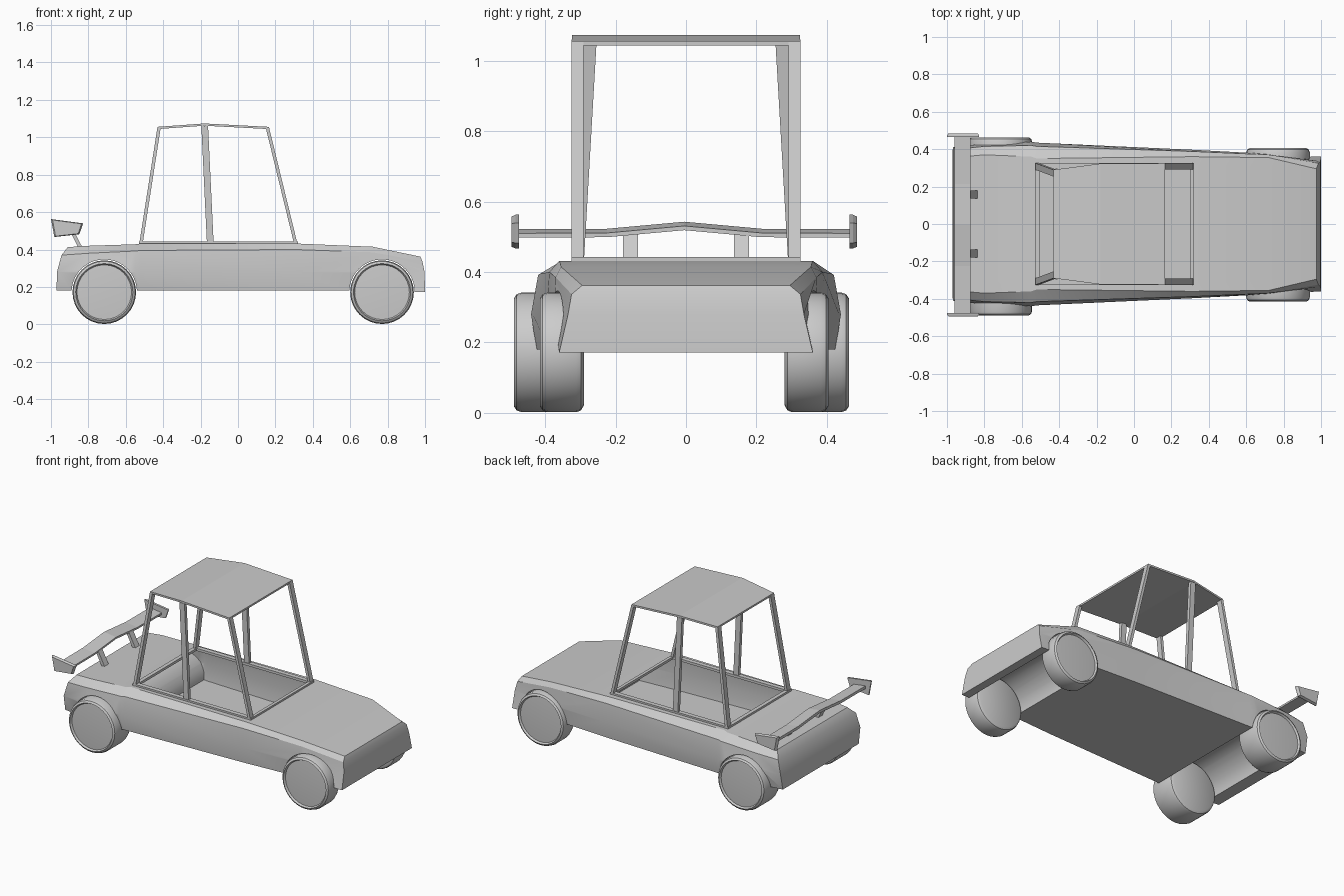
import bpy, bmesh, math
from mathutils import Vector

if "Cube" in bpy.data.objects:
    bpy.data.objects.remove(bpy.data.objects["Cube"])


def make(name, verts, faces, smooth=None):
    me = bpy.data.meshes.new(name)
    me.from_pydata([tuple(v) for v in verts], [], faces)
    bm = bmesh.new()
    bm.from_mesh(me)
    bmesh.ops.remove_doubles(bm, verts=bm.verts, dist=1e-5)
    bmesh.ops.recalc_face_normals(bm, faces=bm.faces)
    bm.to_mesh(me)
    bm.free()
    ob = bpy.data.objects.new(name, me)
    bpy.context.collection.objects.link(ob)
    if smooth:
        shade(ob, smooth)
    return ob


def shade(ob, angle):
    bpy.ops.object.select_all(action='DESELECT')
    bpy.context.view_layer.objects.active = ob
    ob.select_set(True)
    bpy.ops.object.shade_smooth_by_angle(angle=math.radians(angle))


def loft(name, rings, caps=True, smooth=None):
    n = len(rings[0])
    verts = [p for r in rings for p in r]
    faces = [(a * n + i, a * n + (i + 1) % n, (a + 1) * n + (i + 1) % n, (a + 1) * n + i)
             for a in range(len(rings) - 1) for i in range(n)]
    if caps:
        # end caps as strips joining mirrored ring points
        for base in (0, (len(rings) - 1) * n):
            faces += [(base + i, base + i + 1, base + n - 2 - i, base + n - 1 - i)
                      for i in range(n // 2 - 1)]
    return make(name, verts, faces, smooth)


def bar(name, p0, p1, dx, dy):
    # slanted bar with level ends
    def end(p):
        return [Vector(p) + Vector((a * dx / 2, b * dy / 2, 0))
                for a, b in ((-1, -1), (1, -1), (1, 1), (-1, 1))]
    return loft(name, [end(p0), end(p1)])


def box(name, x0, x1, y0, y1, z0, z1):
    return bar(name, ((x0 + x1) / 2, (y0 + y1) / 2, z0),
               ((x0 + x1) / 2, (y0 + y1) / 2, z1), x1 - x0, y1 - y0)


def lathe_y(name, cx, cz, profile, n=32, smooth=None):
    rings = [[(cx + r * math.cos(2 * math.pi * i / n), y,
               cz + r * math.sin(2 * math.pi * i / n)) for i in range(n)]
             for r, y in profile]
    return loft(name, rings, False, smooth)


# Body shell: x bottom, x top, half widths low / mid / shoulder / top, z shoulder, z top
stations = [
    (-.97, -.91, .39, .41, .40, .36, .37, .413),
    (-.80, -.80, .41, .43, .415, .37, .38, .42),
    (-.55, -.55, .425, .44, .42, .36, .392, .428),
    (-.52, -.52, .42, .435, .415, .35, .395, .432),
    (.31, .31, .39, .397, .388, .36, .40, .432),
    (.72, .72, .365, .375, .37, .355, .385, .415),
    (1.0, .975, .36, .335, .325, .295, .337, .362)]
rings = []
for xb, xt, yb, ym, ys, yt, zs, zt in stations:
    zb = .18 if xb < .9 else .172
    half = []
    for y, z in ((yb, zb), (ym, .28), (ys, zs), (yt, zt), (min(.31, yt - .02), zt)):
        t = ((z - zb) / (zt - zb)) ** 4
        half.append((xb + (xt - xb) * t, y, z))
    rings.append(half + [(x, -y, z) for x, y, z in reversed(half)])
body = loft('body', rings)

# Wheel tunnels cut through the full width
REAR_X, FRONT_X, WZ = -.715, .77, .172
for cx in (REAR_X, FRONT_X):
    cutter = lathe_y('tunnel_cutter', cx, WZ,
                     [(0, -.7), (.175, -.7), (.175, .7), (0, .7)], 40)
    cutter.hide_render = True
    mod = body.modifiers.new('tunnel', 'BOOLEAN')
    mod.operation = 'DIFFERENCE'
    mod.solver = 'EXACT'
    mod.object = cutter
    bpy.context.view_layer.objects.active = body
    bpy.ops.object.modifier_apply(modifier=mod.name)
    bpy.data.objects.remove(cutter)

# Open the cabin in the deck
bm = bmesh.new()
bm.from_mesh(body.data)
hole = []
for f in bm.faces:
    c = f.calc_center_median()
    if abs(f.normal.z) > .9 and c.z > .43 and -.5 < c.x < .3 and abs(c.y) < .28:
        hole.append(f)
bmesh.ops.delete(bm, geom=hole, context='FACES')
bm.to_mesh(body.data)
bm.free()
shade(body, 25)

# Cabin sill frame
for s in (-1, 1):
    box('side_sill', -.53, .32, min(s * .295, s * .325), max(s * .295, s * .325), .427, .443)
box('rear_sill', -.53, -.505, -.295, .295, .427, .443)
box('front_sill', .30, .32, -.295, .295, .427, .443)

# Pillars
for s in (-1, 1):
    bar('front_pillar', (.309, s * .308, .43), (.157, s * .308, 1.053), .018, .034)
    bar('middle_pillar', (-.148, s * .311, .43), (-.178, s * .311, 1.06), .036, .022)
    bar('rear_pillar', (-.519, s * .308, .43), (-.422, s * .272, 1.053), .018, .036)

# Roof: thin panel with a low ridge, narrower at the rear
roof = []
for x, w, z in ((-.43, .29, 1.056), (-.18, .323, 1.074), (.165, .325, 1.056)):
    roof.append([(x, -w, z), (x, -w, z - .012), (x, w, z - .012), (x, w, z)])
loft('roof', roof)

# Wheels: rear pair wider than front pair
def wheel(name, cx, s, inner, outer, shift):
    prof = [(0, inner), (.15, inner), (.165, inner + .008), (.17, inner + .022),
            (.17, outer - .022), (.165, outer - .008), (.153, outer),
            (.146, outer - .012), (0, outer - .004)]
    lathe_y(name, cx, WZ, [(r, s * y + shift) for r, y in prof], 32, 35)


for s in (-1, 1):
    wheel('rear_wheel', REAR_X, s, .30, .476, -.013)
    wheel('front_wheel', FRONT_X, s, .285, .41, -.005)

# Rear wing blade
OFF = -.005
blade = []
for y, z in ((-.48, .51), (-.22, .511), (0, .531), (.22, .511), (.48, .51)):
    blade.append([(-.96, y + OFF, z + .012), (-.875, y + OFF, z),
                  (-.875, y + OFF, z - .012), (-.96, y + OFF, z - .006)])
loft('wing_blade', blade)

# Wing end plates, bevelled outward
outline = [(-1.0, .563), (-.828, .54), (-.848, .482), (-.982, .467)]
for s in (-1, 1):
    mid = Vector((-.914, .512))
    plate = []
    for y, k in ((.47, 1), (.479, 1), (.49, .9)):
        plate.append([(mid.x + (x - mid.x) * k, s * y + OFF, mid.y + (z - mid.y) * k)
                      for x, z in outline])
    loft('wing_end_plate', plate)

# Wing struts
for s in (-1, 1):
    bar('wing_strut', (-.845, s * .158, .415), (-.895, s * .158, .512), .022, .042)
